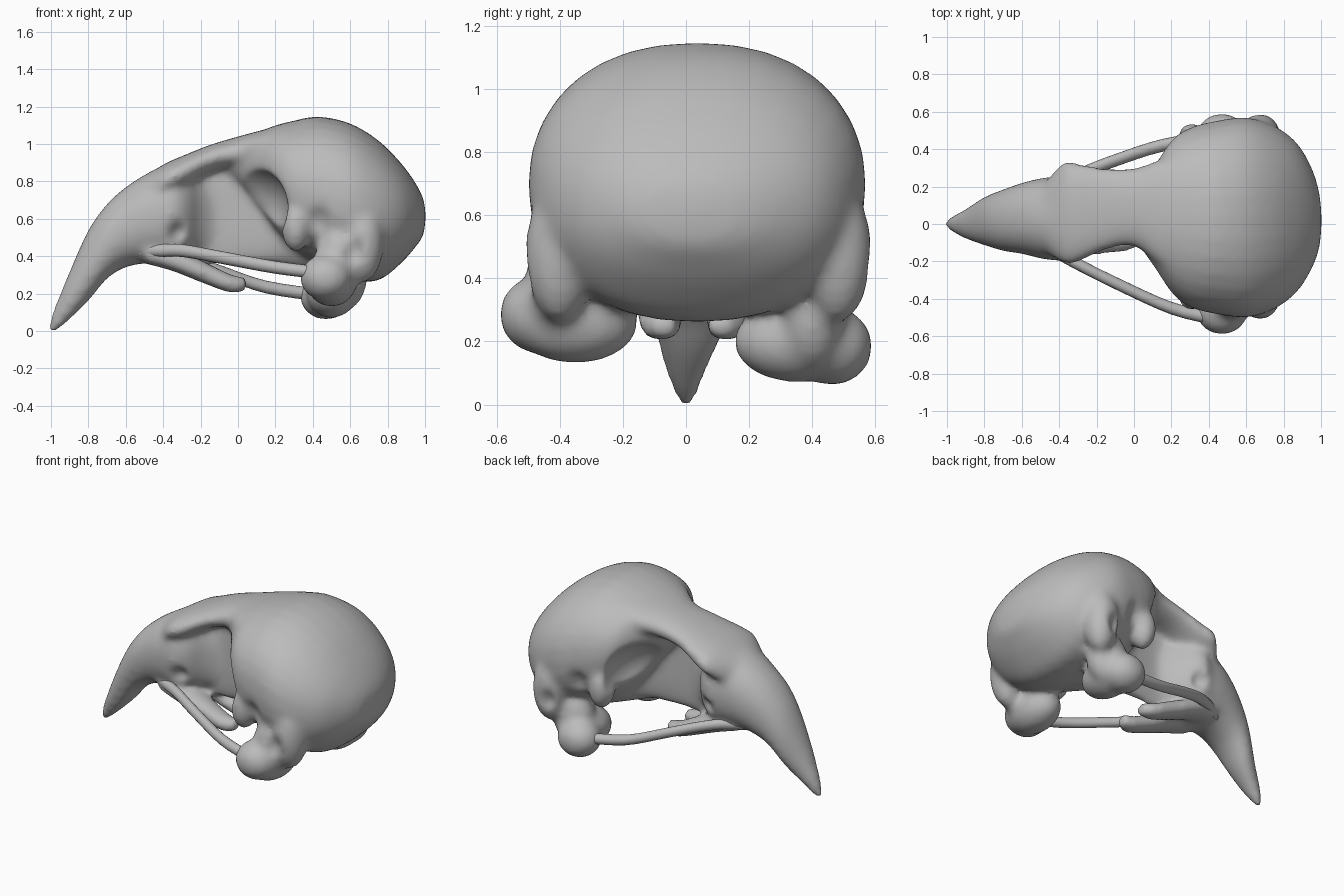
import bpy, bmesh
from math import cos, sin, sqrt, tau, copysign
from mathutils import Vector, Matrix

if "Cube" in bpy.data.objects:
    bpy.data.objects.remove(bpy.data.objects["Cube"], do_unlink=True)

bone = bpy.data.materials.new("bone_grey")
bone.use_nodes = True
bone.diffuse_color = (0.5, 0.5, 0.5, 1)
bone.node_tree.nodes["Principled BSDF"].inputs["Base Color"].default_value = (0.5, 0.5, 0.5, 1)


def spline(rows, steps=4):
    """Smooth Catmull-Rom path through rows of values."""
    out = []
    for i in range(len(rows) - 1):
        near = [rows[max(0, min(len(rows) - 1, i + k))] for k in (-1, 0, 1, 2)]
        for s in range(steps):
            t = s / steps
            out.append([b + t / 2 * (c - a + t * (2 * a - 5 * b + 4 * c - d + t * (3 * (b - c) + d - a)))
                        for a, b, c, d in zip(*near)])
    out.append(list(rows[-1]))
    return out


def loft(bm, rows, power=2.2, sides=32):
    """Skin rounded sections: x, y centre, half width, bottom, top."""
    rings = []
    for x, yc, hw, bottom, top in spline(rows):
        ring = []
        for i in range(sides):
            c, s = cos(tau * i / sides), sin(tau * i / sides)
            y = copysign(abs(c) ** (2 / power), c) * hw
            z = copysign(abs(s) ** (2 / power), s) * (top - bottom) / 2
            ring.append(bm.verts.new((x, yc + y, (top + bottom) / 2 + z)))
        rings.append(ring)
    faces = [bm.faces.new((p[i], p[(i + 1) % sides], q[(i + 1) % sides], q[i]))
             for p, q in zip(rings, rings[1:]) for i in range(sides)]
    faces += [bm.faces.new(rings[0]), bm.faces.new(rings[-1])]
    bmesh.ops.recalc_face_normals(bm, faces=faces)


def ball(bm, centre, radii):
    size = Matrix.Diagonal(Vector((*radii, 1)))
    bmesh.ops.create_uvsphere(bm, u_segments=32, v_segments=20, radius=1,
                              matrix=Matrix.Translation(centre) @ size)


def make(name, bm):
    mesh = bpy.data.meshes.new(name)
    bm.to_mesh(mesh)
    bm.free()
    mesh.materials.append(bone)
    obj = bpy.data.objects.new(name, mesh)
    bpy.context.collection.objects.link(obj)
    return obj


bm = bmesh.new()
# Braincase
loft(bm, [(-.1, .04, .05, .86, 1), (0, .04, .12, .79, 1.03), (.1, .04, .26, .68, 1.06),
          (.2, .04, .41, .54, 1.1), (.3, .035, .48, .42, 1.125), (.43, .035, .515, .33, 1.147),
          (.6, .035, .535, .27, 1.11), (.75, .035, .49, .27, 1.02), (.87, .035, .4, .36, .9),
          (.95, .03, .27, .45, .79), (.99, .02, .15, .51, .71), (1.003, .02, .03, .59, .64)])
# Hooked beak
loft(bm, [(-1.01, 0, .015, -.01, .04), (-.985, 0, .035, -.008, .12), (-.95, 0, .055, .015, .2),
          (-.9, 0, .08, .06, .32), (-.8, .015, .13, .16, .54), (-.7, .02, .165, .28, .68),
          (-.6, .03, .19, .34, .77), (-.5, .03, .215, .36, .835), (-.42, .03, .225, .355, .875),
          (-.34, .04, .235, .37, .89), (-.27, .04, .19, .4, .87), (-.2, .04, .1, .41, .84),
          (-.12, .04, .04, .42, .8)])
# Brow roof
loft(bm, [(-.5, .03, .16, .6, .83), (-.38, .06, .27, .72, .9), (-.3, .06, .265, .75, .935),
          (-.15, .08, .22, .84, .995), (0, .09, .21, .87, 1.04), (.15, .06, .29, .88, 1.08),
          (.3, .04, .35, .85, 1.12)])
# Wall between the eye sockets
loft(bm, [(-.4, .04, .12, .4, .85), (-.2, .04, .05, .36, .93), (0, .04, .045, .36, .96),
          (.2, .04, .08, .36, 1), (.32, .04, .18, .33, .95), (.45, .04, .3, .3, .9)], power=3)
# Palate ridges
for y in (-.08, .13):
    loft(bm, [(-.5, y * .8, .09, .36, .46), (-.35, y, .095, .32, .44), (-.2, y, .085, .26, .38),
              (-.03, y, .065, .2, .3), (.05, y * .8, .04, .22, .29)])
for side, drop in ((-1, 0), (1, .1)):
    # Jaw joints, the left one hanging lower
    ball(bm, (.47, side * .462, .285 - drop), (.14, .13, .125))
    ball(bm, (.5, side * .35, .26 - drop * .6), (.135, .2, .13))
    ball(bm, (.55, side * .4, .38 - drop), (.14, .11, .18))
    # Point behind the socket, and the ridge behind the ear
    ball(bm, (.31, .04 + side * .41, .56), (.08, .09, .14))
    ball(bm, (.67, .04 + side * .44, .48), (.11, .11, .22))
skull = make("skull", bm)

# Fuse the bones into one skin
fuse = skull.modifiers.new("fuse", 'REMESH')
fuse.mode = 'VOXEL'
fuse.voxel_size = .018
deps = bpy.context.evaluated_depsgraph_get()
skin = bpy.data.meshes.new_from_object(skull.evaluated_get(deps))
skull.modifiers.remove(fuse)
skull.data = skin
skin.materials.clear()
skin.materials.append(bone)


def socket(centre, radii):
    """Push the skin outward from a sideways axis to hollow a round socket."""
    for v in skin.vertices:
        x, y, z = ((p - c) / r for p, c, r in zip(v.co, centre, radii))
        reach, dist = 1 - y * y, sqrt(x * x + z * z)
        if reach > 0 and .05 < dist < sqrt(reach):
            grow = sqrt(reach) / dist
            v.co.x = centre[0] + x * grow * radii[0]
            v.co.z = centre[2] + z * grow * radii[2]


def dent(centre, radii, side):
    """Press the skin toward the middle to the inner side of a ball."""
    for v in skin.vertices:
        x, y, z = ((p - c) / r for p, c, r in zip(v.co, centre, radii))
        if x * x + y * y + z * z < 1:
            v.co.y = centre[1] - side * radii[1] * sqrt(1 - x * x - z * z)


# Eye sockets, temples, ears and nasal openings
for side in (-1, 1):
    socket((-.01, .05 + side * .40, .66), (.28, .32, .25))
    dent((.42, .035 + side * .6, .55), (.1, .15, .15), side)
    dent((.62, .035 + side * .61, .42), (.07, .11, .1), side)
    dent((-.31, .04 + side * .23, .52), (.06, .07, .06), side)
soften = skull.modifiers.new("soften", 'SMOOTH')
soften.factor = .5
soften.iterations = 16
skin.shade_smooth()

# Slender cheek bars from beak to jaw joint
paths = {
    "right_cheek_bar": [(-.55, -.08, .43), (-.42, -.15, .43), (-.3, -.215, .43), (-.1, -.315, .395),
                        (.2, -.45, .34), (.45, -.51, .31)],
    "left_cheek_bar": [(-.55, .12, .41), (-.42, .2, .41), (-.28, .27, .38), (-.1, .34, .32),
                       (.15, .42, .235), (.45, .47, .19)],
}
for name, points in paths.items():
    bm = bmesh.new()
    loft(bm, [(x, y, .034, z - .034, z + .034) for x, y, z in points], power=2, sides=16)
    make(name, bm).data.shade_smooth()
